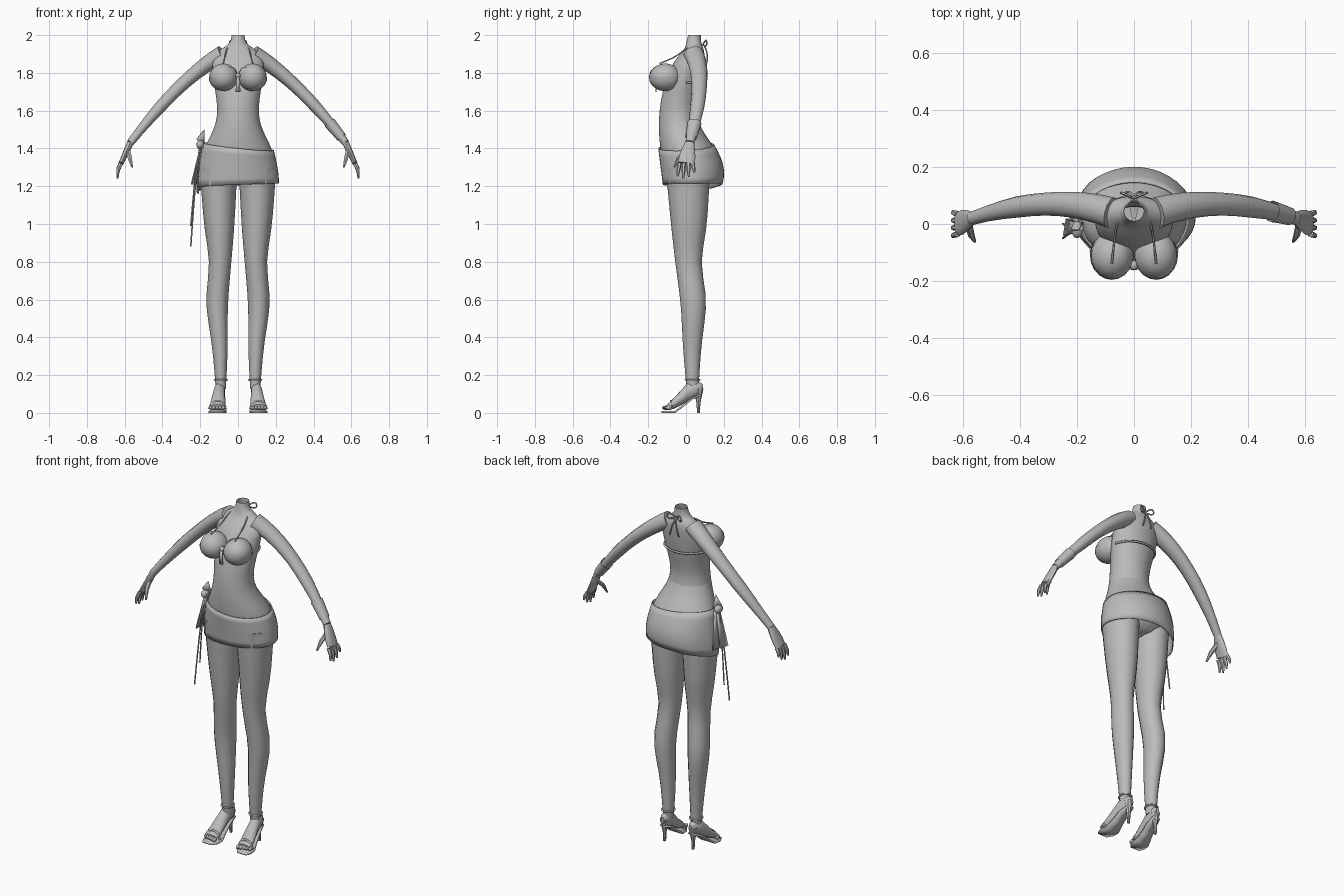
import bpy, bmesh
from math import sin, cos, pi, exp, radians
from mathutils import Vector

cube = bpy.data.objects.get("Cube")
if cube:
    bpy.data.objects.remove(cube, do_unlink=True)

shade = .5
grey = bpy.data.materials.new("plain grey")
grey.use_nodes = True
grey.diffuse_color = (shade, shade, shade, 1)
for node in grey.node_tree.nodes:
    if node.type == 'BSDF_PRINCIPLED':
        node.inputs["Base Color"].default_value = grey.diffuse_color

ACROSS, DEPTH, UP = Vector((1, 0, 0)), Vector((0, 1, 0)), Vector((0, 0, 1))


def bump(t, centre, width):
    return exp(-((t - centre) / width) ** 2)


def finish(name, bm, smooth_levels=0, thickness=0):
    """Turn the mesh into a smooth-shaded object."""
    bmesh.ops.recalc_face_normals(bm, faces=bm.faces)
    mesh = bpy.data.meshes.new(name)
    bm.to_mesh(mesh)
    bm.free()
    mesh.materials.append(grey)
    part = bpy.data.objects.new(name, mesh)
    bpy.context.collection.objects.link(part)
    if thickness:
        part.modifiers.new("thickness", 'SOLIDIFY').thickness = thickness
    if smooth_levels:
        modifier = part.modifiers.new("smooth", 'SUBSURF')
        modifier.levels = modifier.render_levels = smooth_levels
    bpy.ops.object.select_all(action='DESELECT')
    part.select_set(True)
    bpy.context.view_layer.objects.active = part
    bpy.ops.object.shade_smooth_by_angle(angle=radians(40))


def bridge(bm, rows, closed):
    """Fill quads between neighbouring rows of vertices."""
    for lower, upper in zip(rows, rows[1:]):
        for k in range(0 if closed else 1, len(lower)):
            bm.faces.new((lower[k - 1], lower[k], upper[k], upper[k - 1]))


def loft(name, stations, side, along=None, sides=12, smooth_levels=0, start_cap=True, end_cap=True):
    """Skin ellipses given as (centre, radius on the side axis, other radius)."""
    bm = bmesh.new()
    centres = [Vector(station[0]) for station in stations]
    last = len(centres) - 1
    rings = []
    for i, (centre, wide, deep) in enumerate(stations):
        tangent = along or (centres[min(i + 1, last)] - centres[max(i - 1, 0)]).normalized()
        u = (side - tangent * side.dot(tangent)).normalized() * wide
        v = tangent.cross(u).normalized() * deep
        angles = [2 * pi * k / sides for k in range(sides)]
        rings.append([bm.verts.new(centres[i] + u * cos(a) + v * sin(a)) for a in angles])
    bridge(bm, rings, True)
    if start_cap:
        bm.faces.new(rings[0])
    if end_cap:
        bm.faces.new(rings[-1])
    finish(name, bm, smooth_levels)


def ball(name, centre, radii, keep=None):
    bm = bmesh.new()
    bmesh.ops.create_uvsphere(bm, u_segments=20, v_segments=12, radius=1)
    if keep:
        unwanted = [face for face in bm.faces if not keep(face.calc_center_median())]
        bmesh.ops.delete(bm, geom=unwanted, context='FACES')
    bmesh.ops.scale(bm, vec=radii, verts=bm.verts)
    bmesh.ops.translate(bm, vec=centre, verts=bm.verts)
    finish(name, bm)


def cord(name, points, radius=.004, closed=False):
    curve = bpy.data.curves.new(name, 'CURVE')
    curve.dimensions = '3D'
    curve.bevel_depth = radius
    curve.bevel_resolution = 1
    curve.resolution_u = 4
    curve.use_fill_caps = True
    spline = curve.splines.new('NURBS')
    spline.points.add(len(points) - 1)
    for point, position in zip(spline.points, points):
        point.co = (*position, 1)
    spline.order_u = 3
    spline.use_endpoint_u = not closed
    spline.use_cyclic_u = closed
    curve.materials.append(grey)
    bpy.context.collection.objects.link(bpy.data.objects.new(name, curve))


def sheet(name, corners):
    bm = bmesh.new()
    bm.faces.new([bm.verts.new(corner) for corner in corners])
    finish(name, bm, thickness=.006)


def arm_station(t, side, grow=1):
    """Ellipse on the curved line from shoulder (t = 0) to wrist (t = 1)."""
    shoulder, bend, wrist = Vector((.08, .04, 1.9)), Vector((.3, .11, 1.78)), Vector((.57, .02, 1.43))
    centre = shoulder.lerp(bend, t).lerp(bend.lerp(wrist, t), t)
    centre.x *= side
    radius = grow * (.055 - .031 * t + .004 * bump(t, .7, .15))
    return centre, radius, radius * .85


def leg_station(t, side):
    """Ellipse on the line from hip (t = 0) to ankle (t = 1), with knee and calf."""
    knee, calf = bump(t, .43, .12), bump(t, .62, .15)
    radius = .1 - .073 * t - .01 * knee + .003 * calf
    x = .103 - .012 * t + .015 * calf - .006 * knee
    y = .01 + .025 * t + .014 * calf - .01 * knee
    return (side * x, y, 1.3 - 1.17 * t), radius, radius * 1.18


def foot_x(y):
    return .1 - y / 10


# Torso rings: height, half width, front, back, from crotch to open neck
torso = [(1.2, .1, -.05, .1), (1.3, .2, -.12, .17), (1.4, .19, -.14, .17), (1.54, .1, -.15, .04),
         (1.7, .12, -.13, .08), (1.85, .15, -.08, .1), (1.92, .11, -.01, .1),
         (1.95, .04, 0, .08), (2, .035, .01, .08)]
loft("torso", [((0, (front + back) / 2, z), half, (back - front) / 2) for z, half, front, back in torso],
     ACROSS, UP, sides=20, smooth_levels=2, end_cap=False)

for label, s in (("left", 1), ("right", -1)):
    # Bust and halter cups
    bust = Vector((s * .078, -.11, 1.778))
    size = Vector((.074, .083, .072))
    ball(label + "_breast", bust, size)
    ball(label + "_cup", bust, size * 1.04, lambda c: c.z < .45 - s * c.x / 2 and c.y < .5)
    nape = Vector((0, .09, 1.95))
    cord(label + "_halter_string", [bust + size.z * UP - .03 * DEPTH, (s * .07, -.06, 1.88),
                                    (s * .06, 0, 1.93), (s * .04, .06, 1.95), nape])

    # Neck bow at the back
    cord(label + "_bow_loop", [nape, nape + Vector((s * .04, .02, .04)), nape + Vector((s * .05, .02, -.02)), nape])
    cord(label + "_bow_tail", [nape, nape + Vector((s * .01, .03, -.03)), nape + Vector((s * .03, .02, -.1))])

    # Arm and palm
    loft(label + "_arm", [arm_station(i / 10, s) for i in range(11)], DEPTH)
    wrist = arm_station(1, s)[0]
    knuckles = Vector((s * .62, 0, 1.32))
    palm = [(wrist.lerp(knuckles, t), .024 + .02 * sin(2 * t), .018 - .005 * t) for t in (0, .3, .7, 1)]
    loft(label + "_palm", palm, DEPTH)

    # Fingers and thumb
    for i, finger in enumerate(("index", "middle", "ring", "little")):
        base = knuckles + DEPTH * (i - 1.5) * .023
        tip = base + Vector((s * .018, base.y * .3, -.055 - .025 * sin(i + .5)))
        knuckle = base.lerp(tip, .5) + ACROSS * s * .006
        loft(f"{label}_{finger}_finger", [(base, .012, .012), (knuckle, .01, .01), (tip, .005, .005)],
             DEPTH, sides=6)
    thumb_base, thumb_tip = wrist.lerp(knuckles, .3), Vector((s * .56, -.062, 1.3))
    thumb_joint = thumb_base.lerp(thumb_tip, .5) - DEPTH * .015
    loft(label + "_thumb", [(thumb_base, .014, .014), (thumb_joint, .012, .012), (thumb_tip, .005, .005)],
         DEPTH, sides=6)

    # Legs
    loft(label + "_leg", [leg_station(i / 14, s) for i in range(15)], ACROSS, UP)
    ankle = Vector(leg_station(1, s)[0])

    # Foot rings from heel to toes: depth, height, half width, half height
    foot = [(.09, .13, .01, .02), (.07, .13, .025, .035), (.01, .11, .03, .05),
            (-.06, .053, .04, .03), (-.1, .03, .042, .015)]
    loft(label + "_foot", [((s * foot_x(y), y, z), wide, tall) for y, z, wide, tall in foot], ACROSS, -DEPTH)
    for i, toe in enumerate(("big", "second", "third", "fourth", "little")):
        ball(f"{label}_{toe}_toe", (s * (.078 + i / 60), i / 200 - .108, .027), (.01, .02, .011))

    # High-heeled shoe: stiletto, sole and straps
    heel = Vector((s * foot_x(.066), .066, 0))
    loft(label + "_heel", [(heel + UP * z, wide, wide) for z, wide in
                           ((0, .008), (.05, .01), (.1, .02), (.13, .027))], ACROSS, UP, sides=8)
    bm = bmesh.new()
    sole = [(.08, .1, .02), (.03, .08, .03), (-.02, .04, .035), (-.06, .01, .045), (-.1, .01, .046), (-.13, .01, .03)]
    bridge(bm, [[bm.verts.new((s * foot_x(y) + edge * wide, y, z)) for edge in (-1, 1)]
                for y, z, wide in sole], False)
    finish(label + "_sole", bm, thickness=.01)
    arch = [pi * k / 6 for k in range(7)]
    cord(label + "_toe_strap", [(s * foot_x(-.08) + .045 * cos(a), -.08, .02 + .045 * sin(a)) for a in arch], .006)
    turn = [pi * k / 4 for k in range(8)]
    cord(label + "_ankle_strap", [ankle + Vector((cos(a) * .036, sin(a) * .04, .045)) for a in turn], .005, True)

# Top: back band, centre knot and tie
cord("back_band", [(.13 * cos(a), .1 * sin(a), 1.75) for a in arch], .006)
ball("centre_knot", (0, -.145, 1.785), (.014, .018, .014))
sheet("centre_tie", [(x, -.155, z) for x, z in ((-.008, 1.78), (.008, 1.78), (.013, 1.7), (-.013, 1.7))])

# Wrist cuff
loft("left_wrist_cuff", [arm_station(t, 1, 1.25) for t in (.84, .9, .96)], DEPTH, start_cap=False, end_cap=False)

# Wrap skirt: a shell open at the right hip, with a low, rippled rear corner
bm = bmesh.new()
columns, rows = 40, 6
grid = []
for k in range(columns + 1):
    f = k / columns
    a = pi * (1.04 + 2.02 * f)
    overlap = max(0, f * 4 - 3)
    top = 1.41 + .01 * sin(a) - .02 * cos(a)
    hem = 1.195 + .02 * sin(pi * f) - .035 * overlap
    column = []
    for i in range(rows + 1):
        t = i / rows
        flare = 1 + t * (.02 * f + .02 * overlap * sin(a * 9))
        wide = .19 + .025 * sin(t * pi / 2)
        deep = .13 + .05 * sin(t * 2.2) if sin(a) > 0 else .167 - .025 * t
        column.append(bm.verts.new((wide * flare * cos(a), .02 + deep * flare * sin(a), top + (hem - top) * t)))
    grid.append(column)
bridge(bm, grid, False)
finish("wrap_skirt", bm, thickness=.006)

# Hip knot with cloth ends and hanging strings
knot = Vector((-.2, -.02, 1.42))
ball("hip_knot", knot, (.02, .03, .024))
sheet("knot_upper_end", [knot, knot + Vector((-.02, 0, .03)), knot + Vector((.02, 0, .08)), knot + Vector((.02, .03, 0))])
for name, back, reach in (("front", 0, .05), ("rear", .04, .03)):
    pinch = knot + DEPTH * back / 2
    hem = knot + Vector((-reach, back, -.21))
    sheet(f"knot_{name}_end", [pinch - DEPTH * .01, pinch + DEPTH * .02, hem + DEPTH * .04 + ACROSS * .01, hem - DEPTH * .02])
for name, length, drift in (("long", .54, -.03), ("short", .43, .02)):
    fall = [knot + Vector((-.05 * t ** .7, drift * t, -length * t)) for t in (0, .3, .6, .9, 1)]
    cord(name + "_hip_string", fall)
